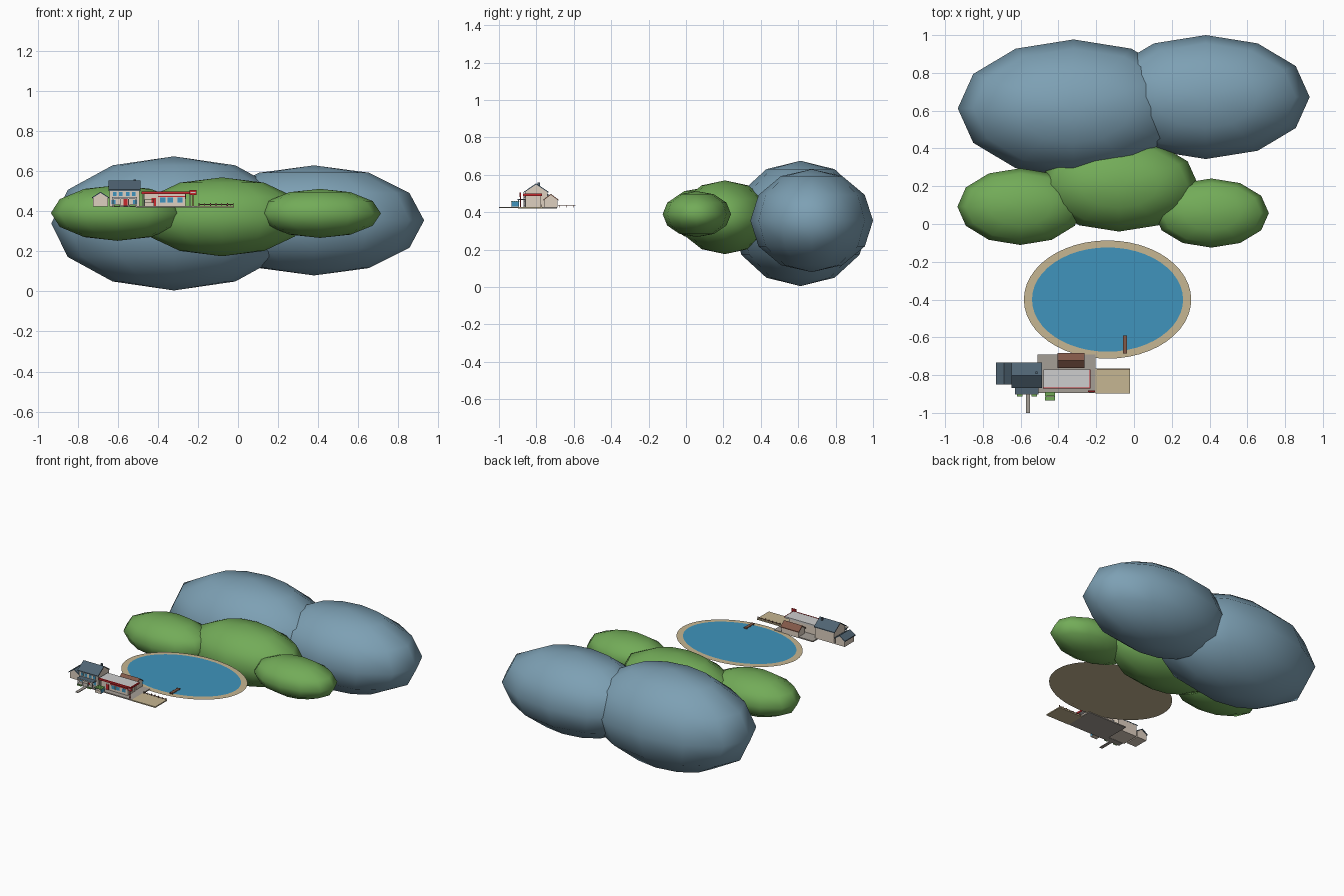
import bpy, bmesh, math
from mathutils import Matrix

cube = bpy.data.objects.get("Cube")
if cube:
    bpy.data.objects.remove(cube)


def material(name, rgb):
    m = bpy.data.materials.new(name)
    m.use_nodes = True
    m.diffuse_color = (*rgb, 1)
    m.node_tree.nodes["Principled BSDF"].inputs["Base Color"].default_value = (*rgb, 1)
    return m


MOUNTAIN = material("mountain_blue", (.205, .352, .456))
GREEN = material("hill_green", (.17, .41, .098))
WATER = material("water_blue", (.05, .296, .503))
SAND = material("sand", (.565, .468, .287))
SLATE = material("slate", (.08, .127, .17))
WALL = material("wall_beige", (.73, .63, .53))
PAVING = material("paving_grey", (.376, .342, .305))
RED = material("red", (.578, .021, .026))
BROWN = material("brown", (.223, .098, .065))
PALE = material("pale_grey", (.61, .61, .61))

GROUND = .425


def finish(bm, name, *mats):
    mesh = bpy.data.meshes.new(name)
    bmesh.ops.recalc_face_normals(bm, faces=bm.faces)
    bm.to_mesh(mesh)
    bm.free()
    for m in mats:
        mesh.materials.append(m)
    ob = bpy.data.objects.new(name, mesh)
    bpy.context.collection.objects.link(ob)
    return ob


def hill(name, centre, radii, mat):
    bm = bmesh.new()
    bmesh.ops.create_uvsphere(bm, u_segments=12, v_segments=6, radius=1,
                              matrix=Matrix.LocRotScale(centre, None, radii))
    for f in bm.faces:
        f.smooth = True
    return finish(bm, name, mat)


def box(name, x, y, z, mat):
    bm = bmesh.new()
    centre = [(a + b) / 2 for a, b in (x, y, z)]
    size = [b - a for a, b in (x, y, z)]
    bmesh.ops.create_cube(bm, size=1, matrix=Matrix.LocRotScale(centre, None, size))
    return finish(bm, name, mat)


def disc(name, z, rx, ry, mat):
    bm = bmesh.new()
    bmesh.ops.create_circle(bm, cap_ends=True, segments=48, radius=1,
                            matrix=Matrix.LocRotScale((-.14, -.4, z), None, (rx, ry, 1)))
    return finish(bm, name, mat)


def gable(name, x, y, eave, ridge, roof_mat, along_x=True, over=.006):
    """Walls with a gabled top, covered by two overhanging roof slabs."""
    low, high = (y, x) if along_x else (x, y)
    mid = (low[0] + low[1]) / 2

    def prism(part, outline, span, mat):
        bm = bmesh.new()
        ends = []
        for s in span:
            ends.append([bm.verts.new((s, a, z) if along_x else (a, s, z)) for a, z in outline])
        n = len(outline)
        bm.faces.new(ends[0])
        bm.faces.new(ends[1])
        for i in range(n):
            j = (i + 1) % n
            bm.faces.new((ends[0][i], ends[0][j], ends[1][j], ends[1][i]))
        finish(bm, part, mat)

    a, b = low
    prism(name + "_walls", [(a, GROUND), (b, GROUND), (b, eave), (mid, ridge), (a, eave)], high, WALL)
    drop = over * (ridge - eave) / (mid - a)
    t = .006
    prism(name + "_roof", [(a - over, eave - drop), (mid, ridge), (b + over, eave - drop),
                           (b + over, eave - drop + t), (mid, ridge + t), (a - over, eave - drop + t)],
          (high[0] - over, high[1] + over), roof_mat)


def windows(name, xs, y, z, width, height, mat=WATER):
    """Framed panes on a front wall."""
    for i, x in enumerate(xs):
        box(f"{name}_frame_{i}", (x - width / 2 - .002, x + width / 2 + .002),
            (y - .002, y), (z - .002, z + height + .002), PALE)
        box(f"{name}_pane_{i}", (x - width / 2, x + width / 2), (y - .003, y), (z, z + height), mat)


# Mountains and foothills
hill("left_mountain", (-.32, .612, .34), (.613, .365, .335), MOUNTAIN)
hill("right_mountain", (.38, .672, .355), (.55, .328, .275), MOUNTAIN)
hill("left_foothill", (-.602, .092, .392), (.333, .203, .139), GREEN)
hill("middle_foothill", (-.08, .208, .373), (.42, .248, .197), GREEN)
hill("right_foothill", (.41, .058, .39), (.304, .183, .1225), GREEN)

# Lake with its beach and pier
disc("beach", GROUND, .443, .313, SAND)
disc("lake_water", GROUND + .003, .4, .276, WATER)
box("pier_deck", (-.058, -.037), (-.685, -.59), (.432, .436), BROWN)
for y in (-.675, -.64, -.6):
    for x in (-.056, -.039):
        box("pier_post", (x - .002, x + .002), (y - .002, y + .002), (GROUND, .438), BROWN)

# Paved yard, sand yard and walkway
box("paved_yard", (-.51, -.205), (-.895, -.69), (.42, GROUND + .003), PAVING)
box("sand_yard", (-.205, -.02), (-.897, -.765), (.42, GROUND + .003), SAND)
box("walkway", (-.572, -.55), (-1.0, -.87), (.423, .428), PAVING)

# Fence behind the sand yard
for i in range(7):
    x = -.195 + i * .0285
    box("fence_post", (x - .002, x + .002), (-.773, -.769), (GROUND, .441), BROWN)
box("fence_rail", (-.197, -.022), (-.772, -.77), (.433, .436), BROWN)

# Two-storey house
gable("house", (-.642, -.493), (-.862, -.74), .507, .548, SLATE)
box("chimney", (-.522, -.51), (-.793, -.781), (.53, .56), SLATE)
windows("upper_window", [-.615, -.585, -.55, -.52], -.862, .477, .018, .02)
windows("lower_window", [-.622, -.515], -.862, .436, .02, .022)
windows("front_door", [-.562], -.862, GROUND + .002, .018, .034, RED)
box("porch_roof", (-.63, -.505), (-.9, -.862), (.466, .471), SLATE)
box("porch_trim", (-.63, -.505), (-.902, -.9), (.463, .471), PALE)
box("porch_floor", (-.63, -.505), (-.9, -.862), (.423, .429), PAVING)
for x in (-.625, -.588, -.547, -.51):
    box("porch_post", (x - .002, x + .002), (-.898, -.894), (GROUND, .467), PALE)
for x in (-.605, -.528):
    box("porch_shrub", (x - .015, x + .015), (-.912, -.903), (GROUND, .434), GREEN)

# Side shed
gable("shed", (-.724, -.65), (-.845, -.74), .468, .492, SLATE, along_x=False)

# Flat-roofed shop with red fascia
box("shop_walls", (-.47, -.262), (-.858, -.775), (GROUND, .487), WALL)
box("shop_roof", (-.48, -.235), (-.865, -.77), (.487, .498), PALE)
box("shop_fascia", (-.482, -.233), (-.872, -.865), (.486, .499), RED)
box("shop_side_fascia", (-.235, -.231), (-.872, -.77), (.486, .499), RED)
windows("shop_window", [-.375, -.338, -.29], -.858, .445, .027, .024)
windows("shop_door", [-.42], -.858, GROUND + .003, .022, .038, RED)
box("shop_stripe", (-.4, -.262), (-.861, -.858), (.472, .478), RED)
for x in (-.475, -.24):
    box("shop_post", (x - .002, x + .002), (-.868, -.864), (GROUND, .487), PALE)

# Rear cabin
gable("cabin", (-.399, -.267), (-.757, -.688), .466, .492, BROWN)

# Roadside stall with striped green top
box("stall_counter", (-.467, -.42), (-.933, -.893), (GROUND, .445), WALL)
for i, x in enumerate((-.467, -.422)):
    box("stall_side", (x - .001, x + .003), (-.932, -.894), (.43, .456), WATER)
for i in range(4):
    y = -.935 + i * .012
    box("stall_slat", (-.47, -.417), (y, y + .01), (.456, .46), GREEN)

# Red roadside sign
box("sign_post", (-.228, -.222), (-.888, -.882), (GROUND, .485), RED)
box("sign_board", (-.243, -.207), (-.889, -.881), (.482, .506), RED)
box("sign_panel", (-.238, -.212), (-.891, -.889), (.492, .496), PALE)
